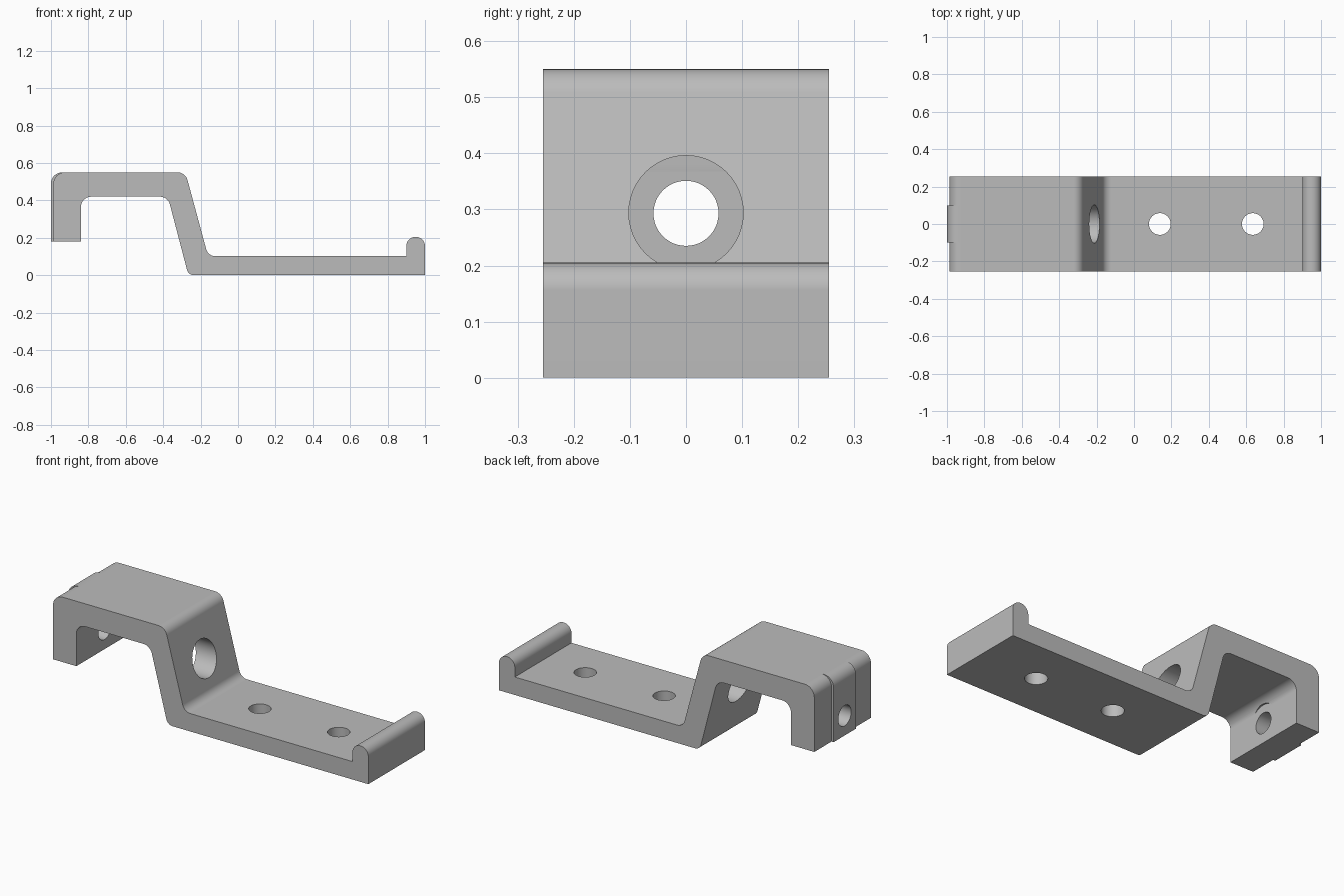
import bpy, bmesh, math
from mathutils import Vector, Matrix

if "Cube" in bpy.data.objects:
    bpy.data.objects.remove(bpy.data.objects["Cube"], do_unlink=True)

grey = bpy.data.materials.new("plain grey")
grey.use_nodes = True
colour = (0.5, 0.5, 0.5, 1)
grey.diffuse_color = colour
grey.node_tree.nodes["Principled BSDF"].inputs["Base Color"].default_value = colour


def link(name, bm):
    bmesh.ops.recalc_face_normals(bm, faces=bm.faces)
    mesh = bpy.data.meshes.new(name)
    bm.to_mesh(mesh)
    bm.free()
    mesh.materials.append(grey)
    ob = bpy.data.objects.new(name, mesh)
    bpy.context.collection.objects.link(ob)
    return ob


def rounded(corners, steps=10):
    """Replace each (x, z, radius) corner by a tangent arc."""
    out = []
    for i, (x, z, r) in enumerate(corners):
        p = Vector((x, z))
        if r == 0:
            out.append(p)
            continue
        a = (Vector(corners[i - 1][:2]) - p).normalized()
        b = (Vector(corners[(i + 1) % len(corners)][:2]) - p).normalized()
        half = a.angle(b) / 2
        centre = p + (a + b).normalized() * r / math.sin(half)
        start = p + a * r / math.tan(half) - centre
        end = p + b * r / math.tan(half) - centre
        sweep = math.pi - 2 * half
        for k in range(steps + 1):
            t = k / steps
            out.append(centre + (start * math.sin((1 - t) * sweep)
                                 + end * math.sin(t * sweep)) / math.sin(sweep))
    return out


def extrude_profile(name, corners, half_width):
    bm = bmesh.new()
    face = bm.faces.new([bm.verts.new((p.x, -half_width, p.y)) for p in rounded(corners)])
    side = bmesh.ops.extrude_face_region(bm, geom=[face])["geom"]
    bmesh.ops.translate(bm, vec=(0, 2 * half_width, 0),
                        verts=[v for v in side if isinstance(v, bmesh.types.BMVert)])
    return link(name, bm)


def cylinder(name, centre, radius, length, along_x=False):
    bm = bmesh.new()
    turn = Matrix.Rotation(math.pi / 2, 4, "Y") if along_x else Matrix()
    bmesh.ops.create_cone(bm, cap_ends=True, segments=48, radius1=radius, radius2=radius,
                          depth=length, matrix=Matrix.Translation(centre) @ turn)
    return link(name, bm)


def combine(ob, tool, operation):
    mod = ob.modifiers.new(operation.title(), "BOOLEAN")
    mod.operation, mod.object, mod.solver = operation, tool, "EXACT"
    bpy.context.view_layer.objects.active = ob
    bpy.ops.object.modifier_apply(modifier=mod.name)
    bpy.data.objects.remove(tool, do_unlink=True)


# Stepped strip with a hooked leg and a rounded end lip
TOP, LEG = 0.55, 0.18
bracket = extrude_profile("bracket", [
    (-0.987, LEG, 0), (-0.987, TOP, 0.06), (-0.281, TOP, 0.055),
    (-0.16, 0.102, 0.05), (0.9, 0.102, 0), (0.9, 0.205, 0.049), (1, 0.205, 0.049),
    (1, 0, 0), (-0.265, 0, 0.04), (-0.375, 0.42, 0.055),
    (-0.84, 0.42, 0.055), (-0.84, LEG, 0)], 0.255)

# Raised pad on the outside of the leg
pad = extrude_profile("leg_pad", [
    (-1, LEG, 0), (-1, TOP, 0.06), (-0.9, TOP, 0), (-0.9, LEG, 0)], 0.1)
combine(bracket, pad, "UNION")

# Mounting holes, leg hole and the wide access hole in the sloped wall
holes = [cylinder("mount_hole", (x, 0, 0.05), 0.058, 0.4) for x in (0.138, 0.635)]
holes.append(cylinder("leg_hole", (-0.9, 0, 0.293), 0.058, 0.4, True))
holes.append(cylinder("access_hole", (-0.42, 0, 0.294), 0.102, 0.839, True))
for hole in holes:
    combine(bracket, hole, "DIFFERENCE")

# Smooth fillets, crisp edges, flat large faces
bpy.ops.object.select_all(action="DESELECT")
bracket.select_set(True)
bpy.context.view_layer.objects.active = bracket
bpy.ops.object.shade_smooth_by_angle(angle=math.radians(30))
weighted = bracket.modifiers.new("Flat faces", "WEIGHTED_NORMAL")
weighted.keep_sharp = True
